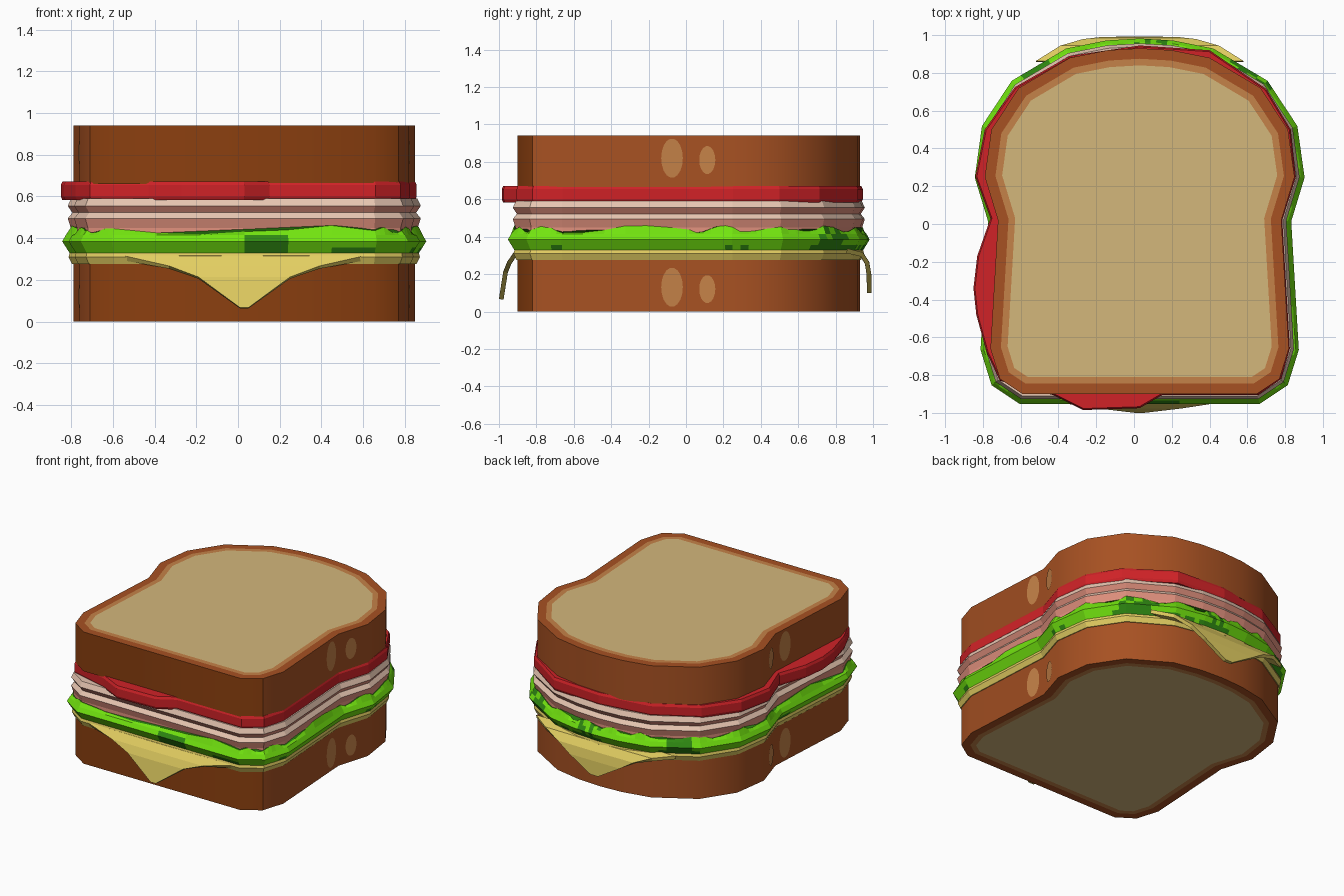
import bpy, math, random
from mathutils import Vector

if "Cube" in bpy.data.objects:
    bpy.data.objects.remove(bpy.data.objects["Cube"])

random.seed(4)
CX = 0.03  # centre line of the bread


def material(name, hexa):
    m = bpy.data.materials.new(name)
    lin = [(int(hexa[i:i + 2], 16) / 255) for i in (0, 2, 4)]
    lin = [c / 12.92 if c < 0.04045 else ((c + 0.055) / 1.055) ** 2.4 for c in lin]
    m.diffuse_color = (*lin, 1)
    m.use_nodes = True
    m.node_tree.nodes["Principled BSDF"].inputs["Base Color"].default_value = m.diffuse_color
    return m


CRUMB = material("bread crumb", "d4b77b")
CRUST = material("crust brown", "a75122")
FRONT = material("crust deep brown", "8b3f0f")
TAN = material("crust tan", "c58248")
RED = material("tomato red", "d02227")
PINK = material("ham pink", "e3927f")
CREAM = material("ham fat cream", "eccab5")
GREEN = material("lettuce green", "72e40f")
DARK = material("lettuce dark green", "2f8a12")
CHEESE = material("cheese yellow", "e4cf62")


def make(name, verts, faces, mats, rule=None, smooth=None):
    me = bpy.data.meshes.new(name)
    me.from_pydata(verts, [], faces)
    me.update()
    for m in mats:
        me.materials.append(m)
    if rule:
        for p in me.polygons:
            p.material_index = rule(p)
    ob = bpy.data.objects.new(name, me)
    bpy.context.collection.objects.link(ob)
    if smooth:
        bpy.ops.object.select_all(action='DESELECT')
        ob.select_set(True)
        bpy.context.view_layer.objects.active = ob
        bpy.ops.object.shade_smooth_by_angle(angle=math.radians(smooth))
    return ob


def offset(pts, d):
    """Mitred offset of a counter-clockwise outline (positive = outward)."""
    out = []
    for i, p in enumerate(pts):
        a = (p - pts[i - 1]).normalized()
        b = (pts[(i + 1) % len(pts)] - p).normalized()
        na, nb = Vector((a.y, -a.x)), Vector((b.y, -b.x))
        n = (na + nb).normalized()
        out.append(p + n * d / max(0.5, n.dot(na)))
    return out


def divide(pts, k):
    return [p.lerp(pts[(i + 1) % len(pts)], j / k) for i, p in enumerate(pts) for j in range(k)]


def loft(name, rings, mats, rule=None, smooth=None):
    """Closed stack of equal-length outlines, given as lists of 3D points, bottom to top."""
    n = len(rings[0])
    verts = [v for r in rings for v in r]
    faces = [tuple(range(n))[::-1]]
    for k in range(len(rings) - 1):
        for i in range(n):
            j = (i + 1) % n
            faces.append((k * n + i, k * n + j, (k + 1) * n + j, (k + 1) * n + i))
    faces.append(tuple((len(rings) - 1) * n + i for i in range(n)))
    return make(name, verts, faces, mats, rule, smooth)


def at(pts, z):
    return [(p.x, p.y, z) for p in pts]


# Bread outline: right half mirrored to the left
half = [(0.62, -0.90), (0.74, -0.82), (0.79, -0.66), (0.75, 0.02), (0.82, 0.25),
        (0.785, 0.50), (0.64, 0.72), (0.37, 0.88), (0.17, 0.92)]
outline = [Vector((CX + x, y)) for x, y in half] + [Vector((CX, 0.93))]
outline += [Vector((CX - x, y)) for x, y in reversed(half)]


# Bread slices: crust sides, tan ring and crumb on both flat faces
def bread(name, z0, z1):
    insets = (0, -0.055, -0.09)

    def rule(p):
        if abs(p.normal.z) < 0.5:
            return 1 if p.normal.y < -0.45 else 0
        if len(p.vertices) > 4:
            return 3
        edge = min((p.center.xy - q).length for q in ring_mid[0])
        tan = min((p.center.xy - q).length for q in ring_mid[1])
        return 0 if edge < tan else 2

    def mids(a, b):
        return [(a[i] + a[(i + 1) % len(a)] + b[i] + b[(i + 1) % len(b)]) / 4 for i in range(len(a))]

    o = [offset(outline, d) for d in insets]
    ring_mid = (mids(o[0], o[1]), mids(o[1], o[2]))
    rings = [at(r, z0) for r in reversed(o)] + [at(r, z1) for r in o]
    loft(name, rings, [CRUST, FRONT, TAN, CRUMB], rule, 35)


# Glossy oval spots beside the waist of each slice
def spot(name, side, a, b, y, z, ry, rz):
    a, b = Vector(a), Vector(b)
    d = (b - a).normalized()
    c = a + (b - a) * (y - a.y) / (b.y - a.y) + Vector((d.y, -d.x)) * 0.004
    pts = []
    for i in range(18):
        t = math.tau * i / 18
        q = c + d * ry * math.cos(t)
        pts.append((CX + side * q.x, q.y, z + rz * math.sin(t)))
    make(name, pts, [tuple(range(18))[::side]], [TAN])


for label, z0, z1 in (("bottom", 0.0, 0.285), ("top", 0.66, 0.94)):
    bread(label + "_bread", z0, z1)
    for side, hand in ((1, "right"), (-1, "left")):
        zc = z0 + 0.13 if label == "bottom" else 0.82
        spot(f"{label}_{hand}_large_spot", side, half[2], half[3], -0.075, zc, 0.058, 0.105)
        spot(f"{label}_{hand}_small_spot", side, half[3], half[4], 0.115, zc - 0.01, 0.045, 0.075)

# Cheese slice
loft("cheese_slice", [at(offset(outline, d), z) for d, z in
                      ((0.006, 0.275), (0.022, 0.31), (0.012, 0.35))], [CHEESE])


# Drooping cheese corners, front and back: rows of (y, z, half width)
def flap(name, rows):
    verts, faces = [], []
    for y, z, w in rows:
        verts += [(CX - w, y, z), (CX, y, z), (CX + w, y, z)]
    for r in range(len(rows) - 1):
        for c in (0, 1):
            k = r * 3 + c
            faces.append((k, k + 3, k + 4, k + 1))
    ob = make(name, verts, faces, [CHEESE])
    s = ob.modifiers.new("thickness", 'SOLIDIFY')
    s.thickness, s.offset = 0.025, 0


flap("cheese_front_corner", [(-0.86, 0.325, 0.66), (-0.915, 0.305, 0.58), (-0.945, 0.26, 0.36),
                             (-0.965, 0.21, 0.22), (-0.988, 0.065, 0.02)])
flap("cheese_back_corner", [(0.86, 0.325, 0.55), (0.94, 0.305, 0.42), (0.968, 0.26, 0.30),
                            (0.978, 0.2, 0.2), (0.98, 0.10, 0.03)])

# Lettuce: sharp frilled rim with dark patches, mostly underneath
fine = divide(outline, 6)
wave = [0.44 + 0.014 * math.sin(i * 0.9) + random.uniform(-0.008, 0.008) for i in range(len(fine))]
rim = divide(offset(outline, 0.052), 6)
top = divide(offset(outline, 0.018), 6)
low = divide(offset(outline, 0.015), 6)
mid = [(a + b) / 2 for a, b in zip(rim, low)]
mid_top = [(a + b) / 2 for a, b in zip(rim, top)]
lettuce_rings = [at(low, 0.325), at(mid, 0.355), at(rim, 0.385), at(mid_top, 0.415),
                 [(p.x, p.y, z) for p, z in zip(top, wave)]]


def leaf_rule(p):
    c = p.center
    n = math.sin(c.x * 11 + 1) + math.sin(c.y * 13 + c.x * 5) + random.uniform(-0.5, 0.5)
    return int(n > (0.2 if c.z < 0.36 else 1.3))


loft("lettuce", lettuce_rings, [GREEN, DARK], leaf_rule)

# Ham: two folded slices, pale upper edges and pink lower edges
ham = ((0.012, 0.42), (0.012, 0.45), (0.026, 0.495), (0.004, 0.522), (0.026, 0.555), (0.010, 0.59))
loft("ham_slices", [at(offset(outline, d), z) for d, z in ham], [PINK, CREAM],
     lambda p: int(p.normal.z > 0.15))

# Tomato: bulges out at the front and left
slice_pts = [(-0.27, -0.985), (0.03, -0.975), (0.15, -0.905), (0.66, -0.905), (0.78, -0.82),
             (0.825, -0.66), (0.785, 0.02), (0.857, 0.25), (0.83, 0.50), (0.70, 0.715), (0.40, 0.92),
             (0.03, 0.945), (-0.34, 0.89), (-0.63, 0.725), (-0.79, 0.50), (-0.84, 0.25),
             (-0.76, 0.03), (-0.83, -0.17), (-0.85, -0.34), (-0.835, -0.48), (-0.78, -0.68),
             (-0.71, -0.83), (-0.43, -0.905)]
tomato = [Vector(p) for p in slice_pts]
loft("tomato", [at(offset(tomato, -0.008), 0.582), at(tomato, 0.60), at(tomato, 0.655),
                at(offset(tomato, -0.008), 0.672)], [RED])
